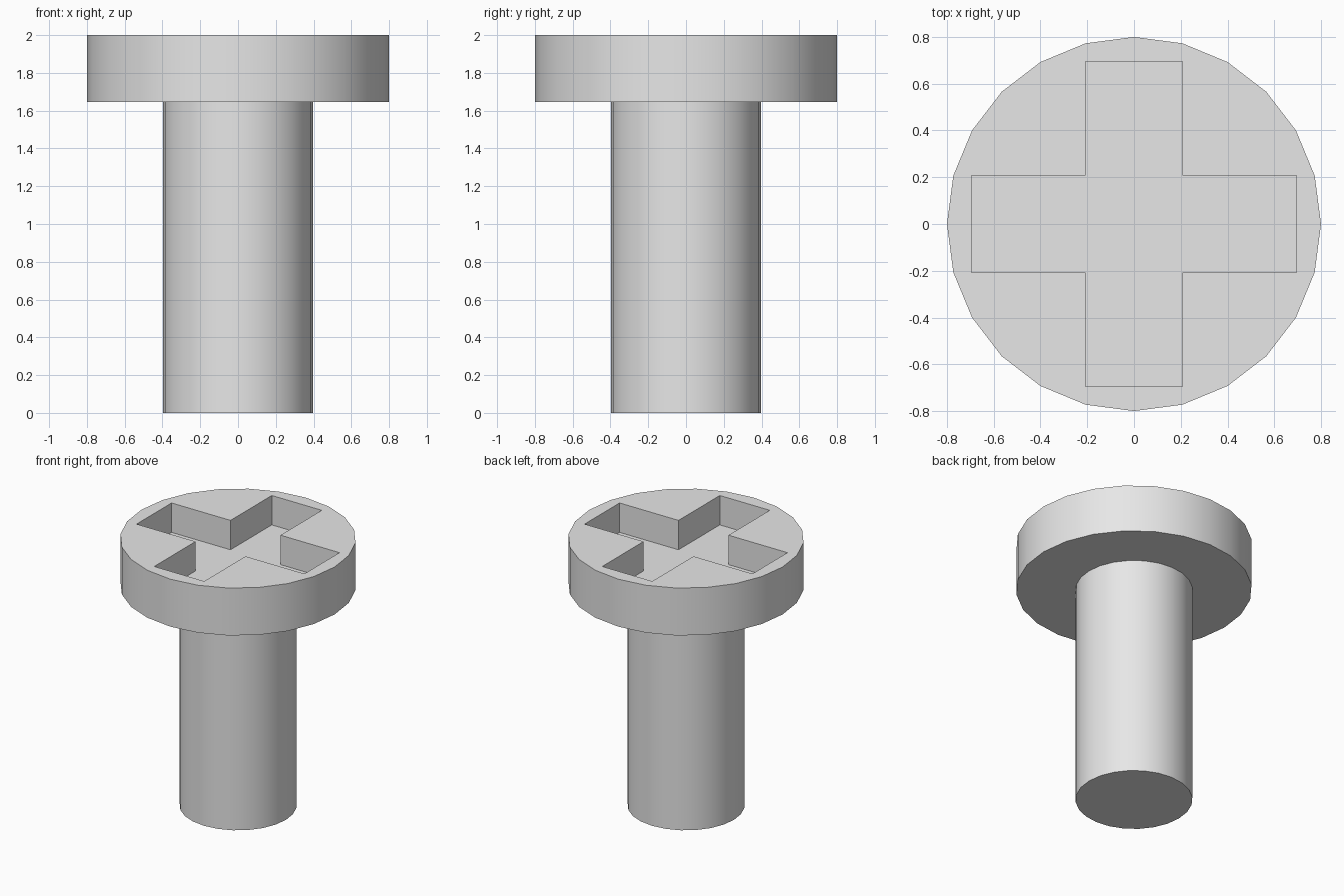
import bpy
import bmesh
from math import radians

SIDES = 24
HEAD_BOTTOM, TOP = 1.645, 2.0
RECESS_FLOOR = 1.78

default_cube = bpy.data.objects.get("Cube")
if default_cube:
    bpy.data.objects.remove(default_cube, do_unlink=True)

# Plain grey metal
steel = bpy.data.materials.new("grey metal")
steel.use_nodes = True
steel.diffuse_color = (0.8, 0.8, 0.8, 1)
steel.node_tree.nodes["Principled BSDF"].inputs["Base Color"].default_value = (0.8, 0.8, 0.8, 1)


def cylinder(name, radius, bottom, top):
    bpy.ops.mesh.primitive_cylinder_add(
        vertices=SIDES, radius=radius, depth=top - bottom,
        location=(0, 0, (bottom + top) / 2))
    obj = bpy.context.object
    obj.name = name
    obj.data.materials.append(steel)
    return obj


def cross_prism(name, arm, half, bottom, top):
    """Plus-shaped prism, its outline turned from one quarter."""
    outline = []
    quarter = [(arm, -half), (arm, half), (half, half)]
    for _ in range(4):
        outline += quarter
        quarter = [(-y, x) for x, y in quarter]
    bm = bmesh.new()
    face = bm.faces.new([bm.verts.new((x, y, bottom)) for x, y in outline])
    extruded = bmesh.ops.extrude_face_region(bm, geom=[face])["geom"]
    bmesh.ops.translate(bm, vec=(0, 0, top - bottom),
                        verts=[v for v in extruded if isinstance(v, bmesh.types.BMVert)])
    bmesh.ops.recalc_face_normals(bm, faces=bm.faces)
    mesh = bpy.data.meshes.new(name)
    bm.to_mesh(mesh)
    bm.free()
    mesh.materials.append(steel)
    obj = bpy.data.objects.new(name, mesh)
    bpy.context.collection.objects.link(obj)
    obj.hide_render = True
    return obj


# Shaft and head
shaft = cylinder("shaft", 0.397, 0, HEAD_BOTTOM)
head = cylinder("head", 0.8, HEAD_BOTTOM, TOP)

# Cross recess cut into the head
cutter = cross_prism("recess_cutter", 0.695, 0.207, RECESS_FLOOR, TOP + 0.2)
cut = head.modifiers.new("cross recess", "BOOLEAN")
cut.operation = "DIFFERENCE"
cut.solver = "EXACT"
cut.object = cutter
bpy.context.view_layer.objects.active = head
bpy.ops.object.modifier_apply(modifier=cut.name)
bpy.data.objects.remove(cutter, do_unlink=True)

# Smooth round sides, sharp rims
for part in (shaft, head):
    bpy.ops.object.select_all(action="DESELECT")
    part.select_set(True)
    bpy.context.view_layer.objects.active = part
    bpy.ops.object.shade_smooth_by_angle(angle=radians(30))
